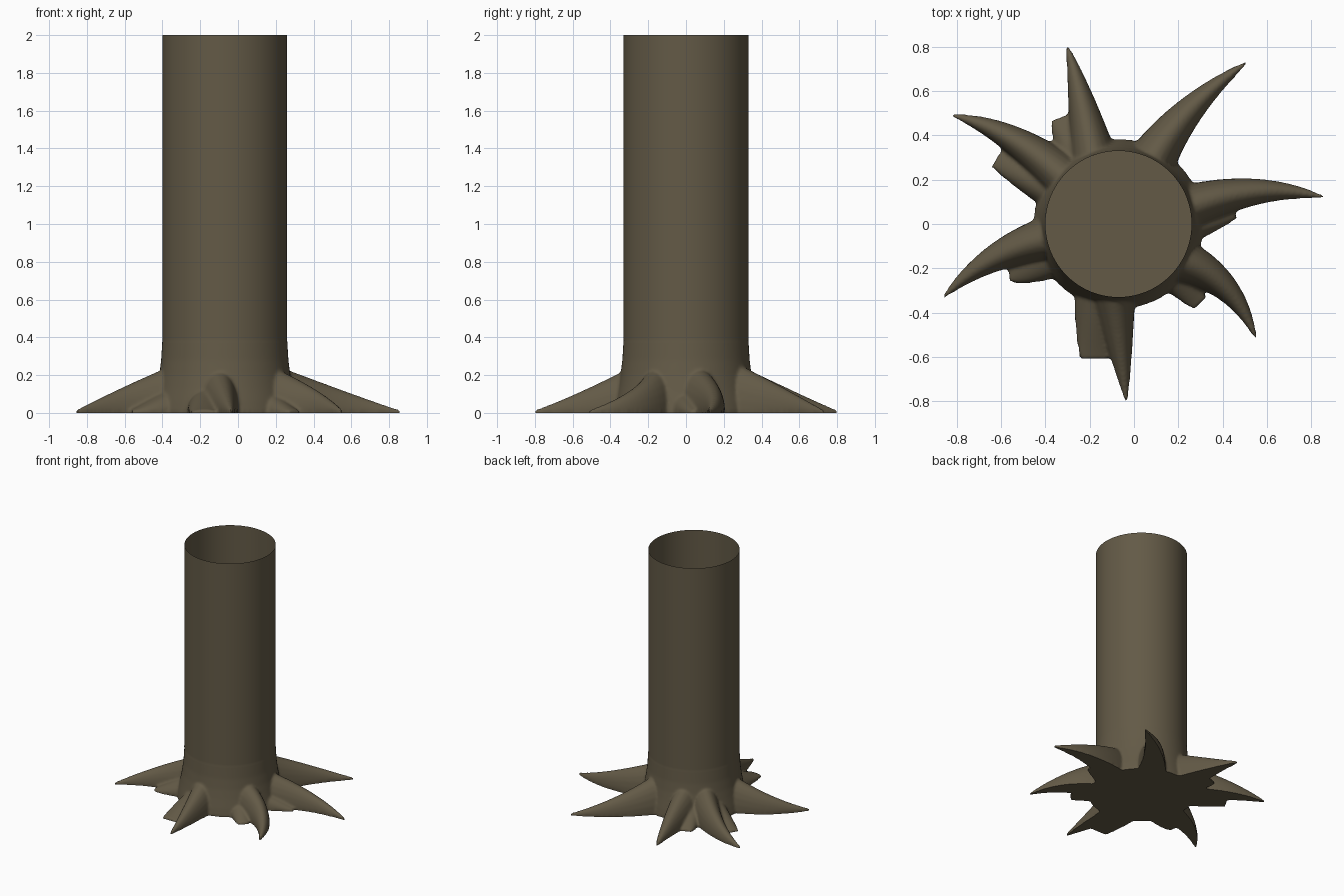
import bpy, bmesh, math
from mathutils import Vector

cube = bpy.data.objects.get("Cube")
if cube:
    bpy.data.objects.remove(cube, do_unlink=True)

CENTRE = Vector((-0.07, 0, 0))
RADIUS = 0.33
CUT = 0.5

bark = bpy.data.materials.new("dark_bark")
bark.use_nodes = True
colour = (0.125, 0.102, 0.062, 1)
bark.diffuse_color = colour
bark.node_tree.nodes["Principled BSDF"].inputs["Base Color"].default_value = colour

bm = bmesh.new()


def skin(rings):
    """Bridge closed rings of points and cap both ends."""
    loops = [[bm.verts.new(p) for p in ring] for ring in rings]
    n = len(loops[0])
    for a, b in zip(loops, loops[1:]):
        for i in range(n):
            j = (i + 1) % n
            bm.faces.new((a[i], a[j], b[j], b[i]))
    bm.faces.new(loops[0][::-1])
    bm.faces.new(loops[-1])


def root(base, bend, tip, width, height, blunt, steps=20):
    """Curved tapering ridge, flat underneath; blunt keeps the tip wide."""
    a, b, c = (Vector((*p, 0)) for p in (base, bend, tip))
    ctrl = 2 * b - (a + c) / 2
    rings = []
    for s in range(steps + 1):
        t = s / steps
        p = a * (1 - t) ** 2 + ctrl * 2 * t * (1 - t) + c * t * t
        d = ((ctrl - a) * (1 - t) + (c - ctrl) * t).normalized()
        side = Vector((-d.y, d.x, 0))
        w = width * (blunt + (1 - blunt) * (1 - t) ** 0.9) + 0.006
        h = height * (1 - t) ** 1.1 + 0.016
        ring = []
        for k in range(13):
            ang = math.pi * k / 12
            ring.append(p + side * w * math.cos(ang) + Vector((0, 0, h * math.sin(ang) ** 0.9)))
        rings.append(ring)
    skin(rings)


# Trunk foot, flaring toward the ground
foot = [(0, 0.385), (0.06, 0.375), (0.13, 0.36), (0.2, 0.347),
        (0.28, 0.337), (0.38, 0.331), (0.6, RADIUS)]
skin([[CENTRE + Vector((r * math.cos(a), r * math.sin(a), z))
       for a in (math.tau * i / 96 for i in range(96))] for z, r in foot])

# Long pointed roots: base, bend, tip
long_roots = [
    ((0.12, 0.02), (0.5, 0.14), (0.86, 0.12)),
    ((0.05, 0.23), (0.24, 0.5), (0.51, 0.73)),
    ((-0.17, 0.22), (-0.23, 0.52), (-0.3, 0.8)),
    ((-0.25, 0.14), (-0.53, 0.37), (-0.82, 0.49)),
    ((-0.28, -0.05), (-0.6, -0.14), (-0.86, -0.33)),
    ((-0.11, -0.22), (-0.07, -0.5), (-0.035, -0.8)),
    ((0.1, -0.14), (0.38, -0.26), (0.55, -0.515)),
]
for base, bend, tip in long_roots:
    root(base, bend, tip, 0.115, 0.265, 0.0)

# Low blunt roots between them
low_roots = [
    ((-0.28, 0.1), (-0.47, 0.21), (-0.62, 0.3), 0.09, 0.5),
    ((-0.22, 0.2), (-0.29, 0.36), (-0.34, 0.48), 0.09, 0.4),
    ((-0.28, -0.08), (-0.43, -0.17), (-0.57, -0.21), 0.12, 0.4),
    ((-0.14, -0.2), (-0.17, -0.42), (-0.18, -0.61), 0.12, 0.5),
    ((0.08, -0.12), (0.2, -0.25), (0.3, -0.36), 0.1, 0.35),
    ((0.1, -0.05), (0.3, 0.0), (0.46, 0.05), 0.09, 0.2),
    ((-0.09, 0.15), (-0.06, 0.28), (-0.04, 0.37), 0.12, 0.4),
]
for base, bend, tip, width, blunt in low_roots:
    root(base, bend, tip, width, 0.16, blunt)

bmesh.ops.recalc_face_normals(bm, faces=bm.faces)
mesh = bpy.data.meshes.new("tree_trunk")
bm.to_mesh(mesh)
bm.free()
trunk = bpy.data.objects.new("tree_trunk", mesh)
bpy.context.collection.objects.link(trunk)

# Melt the foot and roots into one skin
remesh = trunk.modifiers.new("melt", "REMESH")
remesh.mode = "VOXEL"
remesh.voxel_size = 0.0095
smooth = trunk.modifiers.new("soften", "SMOOTH")
smooth.factor = 0.5
smooth.iterations = 5
bpy.context.view_layer.objects.active = trunk
trunk.select_set(True)
for name in ("melt", "soften"):
    bpy.ops.object.modifier_apply(modifier=name)

# Open the top and draw the rim up into the tall hollow stem
bm = bmesh.new()
bm.from_mesh(trunk.data)
bmesh.ops.bisect_plane(bm, geom=bm.verts[:] + bm.edges[:] + bm.faces[:],
                       plane_co=(0, 0, CUT), plane_no=(0, 0, 1), clear_outer=True)
for v in bm.verts:
    v.co.z = max(v.co.z, 0)
    if v.co.z < 0.008:
        v.co.z = 0
    if v.co.z > 0.38:
        flat = Vector((v.co.x, v.co.y, 0)) - CENTRE
        if flat.length > 0.25:
            flat = CENTRE + flat.normalized() * RADIUS
            v.co.x, v.co.y = flat.x, flat.y
rim = [e for e in bm.edges if e.is_boundary and all(v.co.z > CUT - 0.01 for v in e.verts)]
top = bmesh.ops.extrude_edge_only(bm, edges=rim)["geom"]
for v in top:
    if isinstance(v, bmesh.types.BMVert):
        v.co.z = 2
bmesh.ops.recalc_face_normals(bm, faces=bm.faces)
bm.to_mesh(trunk.data)
bm.free()

trunk.data.materials.clear()
trunk.data.materials.append(bark)
bpy.ops.object.shade_smooth_by_angle(angle=math.radians(50))
